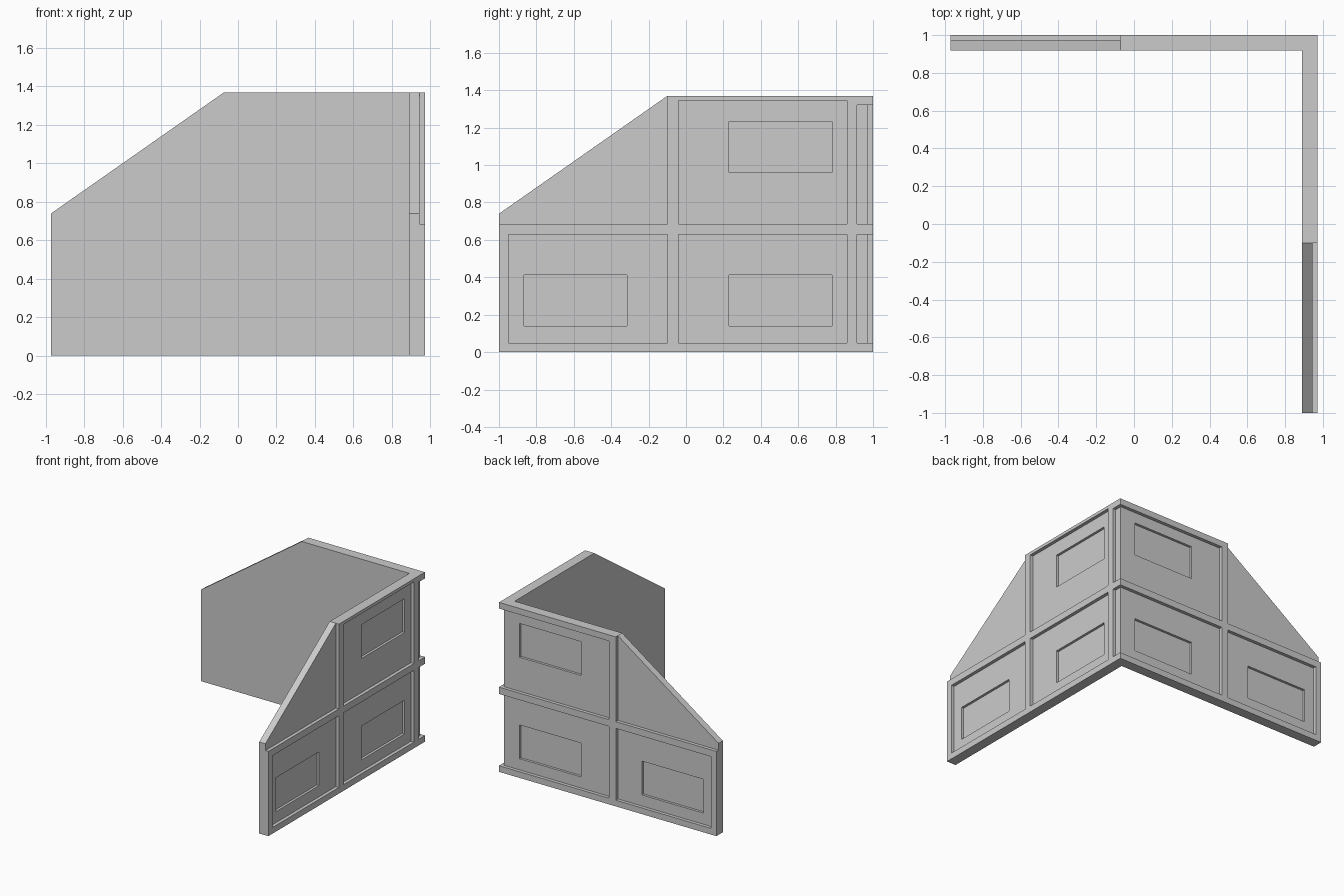
import bpy
import bmesh

if "Cube" in bpy.data.objects:
    bpy.data.objects.remove(bpy.data.objects["Cube"])

HX, HY, TOP = 0.972, 1.0, 1.37      # half sizes and wall height
THICK, PANEL, WINDOW = 0.082, 0.027, 0.02

stone = bpy.data.materials.new("grey stone")
stone.diffuse_color = (0.6, 0.6, 0.6, 1)
stone.use_nodes = True
stone.node_tree.nodes["Principled BSDF"].inputs["Base Color"].default_value = stone.diffuse_color


def prism(name, points, offset):
    """Closed solid: a planar outline pushed along an offset."""
    bm = bmesh.new()
    face = bm.faces.new([bm.verts.new(p) for p in points])
    ext = bmesh.ops.extrude_face_region(bm, geom=[face])
    bmesh.ops.translate(bm, vec=offset, verts=[v for v in ext["geom"] if isinstance(v, bmesh.types.BMVert)])
    bmesh.ops.recalc_face_normals(bm, faces=bm.faces)
    mesh = bpy.data.meshes.new(name)
    bm.to_mesh(mesh)
    bm.free()
    mesh.materials.append(stone)
    obj = bpy.data.objects.new(name, mesh)
    bpy.context.collection.objects.link(obj)
    return obj


def boolean(target, tool, operation):
    mod = target.modifiers.new(operation.lower(), 'BOOLEAN')
    mod.operation, mod.object, mod.solver = operation, tool, 'EXACT'
    bpy.context.view_layer.objects.active = target
    bpy.ops.object.modifier_apply(modifier=mod.name)
    bpy.data.objects.remove(tool)


def profile(length):
    """Wall outline (distance from free end, height) with sloped broken top."""
    return [(0, 0), (length, 0), (length, TOP), (0.9, TOP), (0, 0.74)]


def recess(wall, side, u0, u1, z0, z1, depth):
    """Cut a rectangular recess into the outer face of the right or back wall."""
    rect = [(u0, z0), (u1, z0), (u1, z1), (u0, z1)]
    if side == "right":
        cutter = prism("cutter", [(HX - depth, u - HY, z) for u, z in rect], (depth + 0.1, 0, 0))
    else:
        cutter = prism("cutter", [(u - HX, HY - depth, z) for u, z in rect], (0, depth + 0.1, 0))
    boolean(wall, cutter, 'DIFFERENCE')


# Two walls joined into one corner
corner_wall = prism("corner_wall", [(HX - THICK, u - HY, z) for u, z in profile(2 * HY)], (THICK, 0, 0))
back_wall = prism("back_wall", [(u - HX, HY - THICK, z) for u, z in profile(2 * HX - 0.04)], (0, THICK, 0))
boolean(corner_wall, back_wall, 'UNION')

# Panels: lower end, sloped upper end, lower and upper by the corner
for side, inner_end, upper_top in (("right", 1.86, 1.345), ("back", 2.1, 1.32)):
    recess(corner_wall, side, 0.05, 0.9, 0.05, 0.63, PANEL)
    recess(corner_wall, side, -0.1, 0.9, 0.685, 1.5, PANEL)
    recess(corner_wall, side, 0.96, inner_end, 0.05, 0.63, PANEL)
    recess(corner_wall, side, 0.96, inner_end, 0.685, upper_top, PANEL)

# Notches that set the corner back between the ledges
for z0, z1 in ((0.05, 0.63), (0.685, 1.32)):
    recess(corner_wall, "right", 1.915, 2.1, z0, z1, PANEL)

# Blind windows
for side in ("right", "back"):
    for u, z in ((0.135, 0.14), (1.23, 0.14), (1.23, 0.96)):
        recess(corner_wall, side, u, u + 0.55, z, z + 0.273, PANEL + WINDOW)
